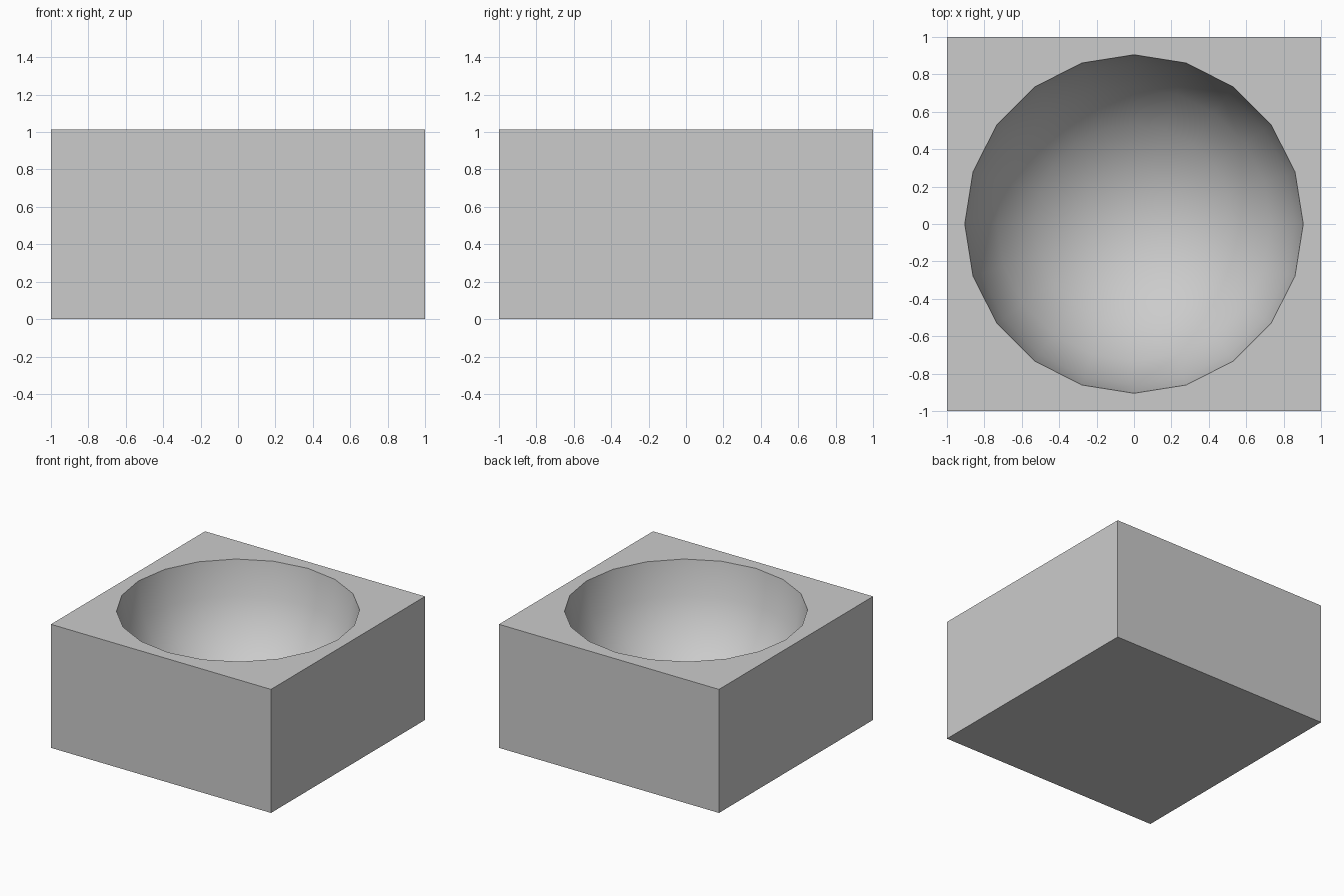
import bpy, bmesh

if "Cube" in bpy.data.objects:
    bpy.data.objects.remove(bpy.data.objects["Cube"])

HEIGHT = 1.015
RADIUS = 0.905
SIDES = 20

bm = bmesh.new()

# hemispherical bowl: lower half of a sphere centred on the top face
bmesh.ops.create_uvsphere(bm, u_segments=SIDES, v_segments=SIDES // 2, radius=RADIUS)
upper = [v for v in bm.verts if v.co.z > 0.01]
bmesh.ops.delete(bm, geom=upper, context='VERTS')
bmesh.ops.translate(bm, verts=bm.verts[:], vec=(0, 0, HEIGHT))
for f in bm.faces:
    f.smooth = True
rim = [e for e in bm.edges if e.is_boundary]

# block: square outline, walls and floor
corners = [(-1, -1), (1, -1), (1, 1), (-1, 1)]
low = [bm.verts.new((x, y, 0)) for x, y in corners]
high = [bm.verts.new((x, y, HEIGHT)) for x, y in corners]
bm.faces.new(low[::-1])
for i in range(4):
    j = (i + 1) % 4
    bm.faces.new((low[i], low[j], high[j], high[i]))
outline = [bm.edges.get((high[i], high[(i + 1) % 4])) for i in range(4)]

# flat top between the square outline and the round rim
bmesh.ops.triangle_fill(bm, use_beauty=True, edges=outline + rim, normal=(0, 0, 1))
for f in [f for f in bm.faces if all(v.co.z > HEIGHT - 0.001 for v in f.verts)
          and all(abs(v.co.x) < 0.95 for v in f.verts)]:
    # remove anything that would cap the bowl
    if f.calc_center_median().xy.length < RADIUS * 0.95:
        bm.faces.remove(f)

bmesh.ops.recalc_face_normals(bm, faces=bm.faces[:])

mesh = bpy.data.meshes.new("block_with_bowl")
bm.to_mesh(mesh)
bm.free()
block = bpy.data.objects.new("block_with_bowl", mesh)
bpy.context.collection.objects.link(block)
